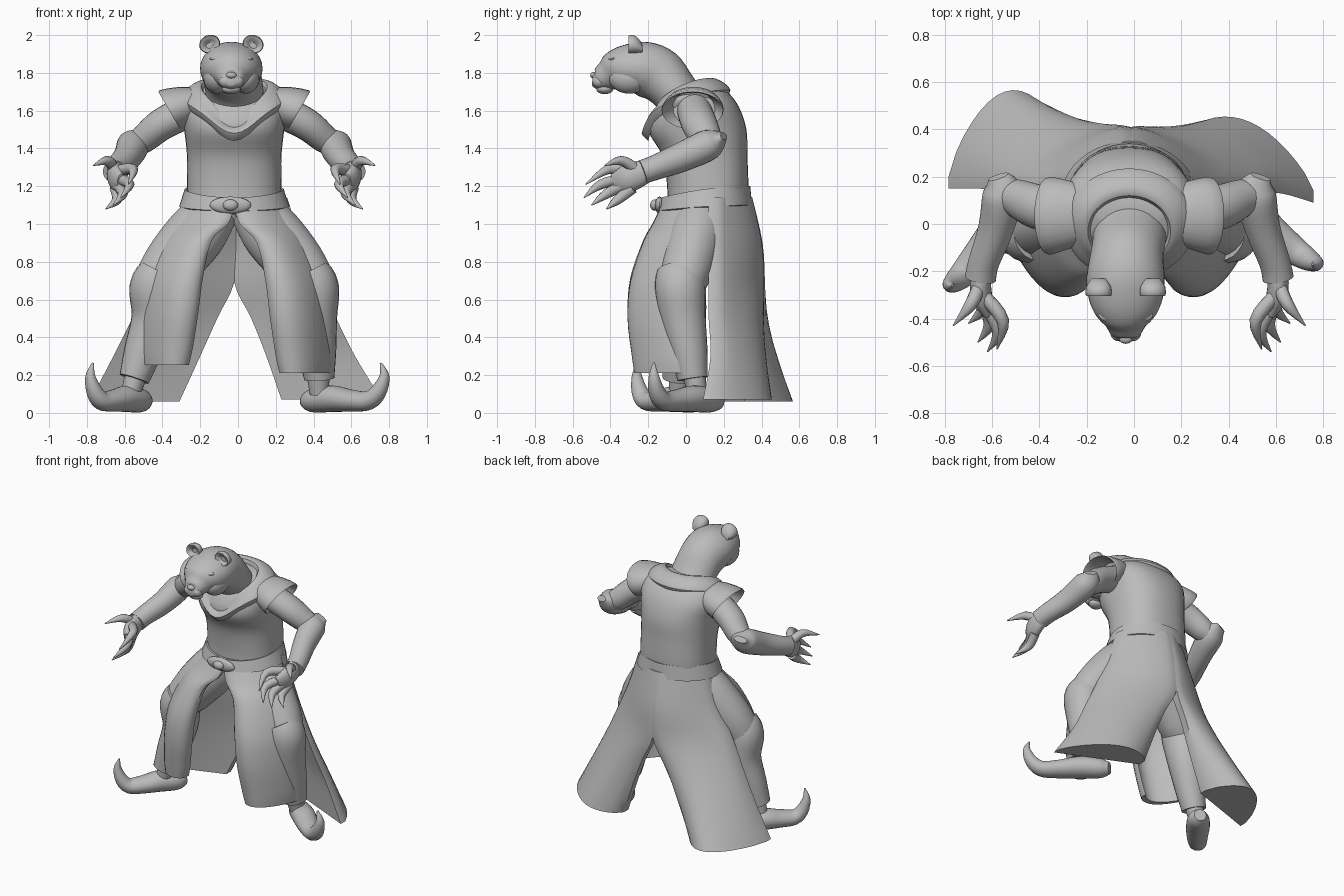
import bpy, bmesh, math
from mathutils import Vector

if "Cube" in bpy.data.objects:
    bpy.data.objects.remove(bpy.data.objects["Cube"])

grey = bpy.data.materials.new("plain_grey")
grey.use_nodes = True
grey.diffuse_color = (0.5, 0.5, 0.5, 1)
grey.node_tree.nodes["Principled BSDF"].inputs["Base Color"].default_value = (0.5, 0.5, 0.5, 1)
MID = -0.02
X, Y, Z = Vector((1, 0, 0)), Vector((0, 1, 0)), Vector((0, 0, 1))


def finish(name, bm):
    bmesh.ops.recalc_face_normals(bm, faces=bm.faces)
    for f in bm.faces:
        f.smooth = True
    me = bpy.data.meshes.new(name)
    bm.to_mesh(me)
    bm.free()
    me.set_sharp_from_angle(angle=math.radians(42))
    me.materials.append(grey)
    ob = bpy.data.objects.new(name, me)
    bpy.context.collection.objects.link(ob)


def spline(rows, n=4):
    """Catmull-Rom interpolation between tuples."""
    out = []
    for i in range(len(rows) - 1):
        quad = list(zip(rows[max(i - 1, 0)], rows[i], rows[i + 1], rows[min(i + 2, len(rows) - 1)]))
        for k in range(n):
            t = k / n
            out.append(tuple(b + 0.5 * t * (c - a + t * (2 * a - 5 * b + 4 * c - d + t * (3 * (b - c) + d - a)))
                             for a, b, c, d in quad))
    return out + [tuple(rows[-1])]


def loft(name, rings, caps=True):
    bm = bmesh.new()
    loops = [[bm.verts.new(p) for p in ring] for ring in rings]
    for a, b in zip(loops, loops[1:]):
        for i in range(len(a)):
            j = (i + 1) % len(a)
            bm.faces.new((a[i], a[j], b[j], b[i]))
    if caps:
        bm.faces.new(loops[0])
        bm.faces.new(loops[-1])
    finish(name, bm)


def tube(name, rows, ref=X, axis=None, sides=24, power=1.0, n=4):
    """Rows are x, y, z, radius along ref, other radius."""
    rows = spline(rows, n)
    pts = [Vector(r[:3]) for r in rows]
    rings = []
    for i, p in enumerate(pts):
        t = axis or (pts[min(i + 1, len(pts) - 1)] - pts[max(i - 1, 0)]).normalized()
        a = (ref - t * ref.dot(t)).normalized()
        b = t.cross(a)
        ring = []
        for k in range(sides):
            c, s = math.cos(math.tau * k / sides), math.sin(math.tau * k / sides)
            c, s = math.copysign(abs(c) ** power, c), math.copysign(abs(s) ** power, s)
            ring.append(p + a * c * rows[i][3] + b * s * rows[i][4])
        rings.append(ring)
    loft(name, rings)


def band(name, rows, drop=0.0, n=3):
    """Rows are x radius, y radius, y centre, back height, front height."""
    rings = []
    for rx, ry, cy, zb, zf in spline(rows, n):
        ring = []
        for k in range(48):
            a = math.tau * k / 48
            c = math.cos(a)
            z = zb + (zf - zb) * ((1 - c) / 2) ** 2 - drop * max(0, -c) ** 8
            ring.append((MID + rx * math.sin(a), cy + ry * c, z))
        rings.append(ring)
    loft(name, rings, False)


def panel(name, rows, out, inner, thick, n=14):
    """Cloth rows are z, outer edge x y, inner edge x y, bulge."""
    rings = []
    for z, ax, ay, bx, by, bulge in spline(rows):
        front, back = [], []
        for k in range(n + 1):
            t = k / n
            x, y = ax + (bx - ax) * t, ay + (by - ay) * t
            h = bulge * max(0, math.sin(math.pi * t)) ** 0.7
            front.append((x, y + out * h, z))
            back.append((x, y + out * (h * inner - thick), z))
        rings.append(front + back[::-1])
    loft(name, rings)


def ball(name, loc, size):
    bm = bmesh.new()
    bmesh.ops.create_uvsphere(bm, u_segments=20, v_segments=12, radius=1)
    for v in bm.verts:
        v.co = Vector(loc) + Vector(a * b for a, b in zip(v.co, size))
    finish(name, bm)


def flip(rows, s):
    return [(MID + s * r[0],) + tuple(r[1:]) for r in rows]


# Torso, collar and belt
tube("torso", [(MID, .11, 1.08, .25, .21), (MID, .115, 1.2, .25, .215), (MID, .1, 1.36, .25, .225),
               (MID, .06, 1.5, .265, .26), (MID, .06, 1.62, .28, .22), (MID, .07, 1.7, .24, .15),
               (MID, .08, 1.74, .15, .08)], axis=Z, sides=36, power=.85)
band("collar", [(.14, .13, -.03, 1.66, 1.58), (.175, .15, -.03, 1.765, 1.62), (.23, .19, -.01, 1.76, 1.6),
                (.275, .235, 0, 1.71, 1.57), (.25, .2, 0, 1.65, 1.53)], .09)
band("belt", [(.23, .2, .11, 1.19, 1.13), (.262, .235, .105, 1.2, 1.14), (.292, .25, .1, 1.1, 1.07),
              (.25, .2, .1, 1.08, 1.05)], n=1)
ball("buckle_plate", (-.04, -.14, 1.1), (.11, .025, .045))
ball("buckle_knob", (-.04, -.165, 1.1), (.04, .025, .03))

# Head and neck
HX = -.035
tube("head", [(MID, .02, 1.58, .16, .13), (MID, -.06, 1.7, .155, .125), (MID - .01, -.14, 1.785, .155, .145),
              (HX, -.22, 1.82, .165, .145), (HX, -.3, 1.825, .16, .128),
              (HX, -.37, 1.81, .135, .11), (HX, -.42, 1.785, .09, .08),
              (HX, -.47, 1.765, .06, .055), (HX, -.495, 1.765, .03, .03)], sides=32)
ball("nose", (HX, -.487, 1.788), (.028, .02, .018))
ball("chin", (HX, -.43, 1.715), (.05, .045, .028))
for s, side in ((1, "left"), (-1, "right")):
    ball(side + "_cheek", (HX + s * .075, -.3, 1.775), (.075, .11, .085))
    ball(side + "_muzzle_pad", (HX + s * .03, -.46, 1.755), (.036, .036, .034))
    ball(side + "_brow", (HX + s * .065, -.385, 1.875), (.05, .03, .014))
    ball(side + "_eye", (HX + s * .062, -.405, 1.848), (.022, .014, .012))
    ex = HX + s * .115
    tube(side + "_ear", [(ex, -.23, 1.93, .03, .02), (ex, -.265, 1.95, .053, .045), (ex, -.3, 1.952, .055, .047),
                         (ex, -.303, 1.95, .045, .037), (ex, -.28, 1.945, .02, .015)],
         ref=Vector((1, 0, -.35 * s)), axis=-Y, n=2)

# Arms, cuffs and clawed hands
digits = {"thumb": ((.63, -.25, 1.28), (.67, -.34, 1.335), (.745, -.43, 1.31)),
          "first_finger": ((.62, -.3, 1.28), (.535, -.41, 1.29), (.56, -.53, 1.21)),
          "second_finger": ((.62, -.32, 1.24), (.555, -.45, 1.21), (.6, -.54, 1.14)),
          "third_finger": ((.62, -.32, 1.21), (.59, -.42, 1.16), (.64, -.5, 1.1)),
          "fourth_finger": ((.63, -.28, 1.19), (.62, -.36, 1.13), (.68, -.42, 1.08))}
for s, side in ((1, "left"), (-1, "right")):
    tube(side + "_shoulder_cap", flip([(.14, .04, 1.66, .1, .07), (.24, .04, 1.64, .14, .1),
                                       (.335, .035, 1.605, .165, .12), (.33, .035, 1.605, .15, .105),
                                       (.24, .04, 1.635, .1, .08)], s),
         ref=Y, axis=Vector((s * .86, 0, -.5)), n=2)
    tube(side + "_upper_arm", flip([(.22, .04, 1.61, .09, .09), (.38, .07, 1.53, .095, .085),
                                    (.48, .11, 1.45, .08, .075), (.55, .12, 1.41, .06, .06)], s), ref=Y)
    tube(side + "_cuff", flip([(.555, .2, 1.465, .045, .02), (.535, .13, 1.425, .085, .08),
                               (.565, -.02, 1.355, .075, .078), (.615, -.16, 1.3, .066, .066),
                               (.63, -.23, 1.275, .066, .064)], s))
    tube(side + "_palm", flip([(.615, -.18, 1.285, .045, .05), (.63, -.25, 1.265, .045, .07),
                               (.62, -.32, 1.235, .042, .072), (.6, -.38, 1.215, .02, .05)], s))
    for name, (a, b, c) in digits.items():
        tube(side + "_" + name, flip([a + (.03, .03), b + (.027, .027), c + (.003, .003)], s), sides=10)

# Legs, shin wraps and curled shoes
leg = [(.1, .1, 1.08, .13, .13), (.2, .06, .95, .16, .15), (.34, .01, .78, .15, .14),
       (.42, -.02, .65, .12, .12), (.43, 0, .45, .09, .09), (.44, .03, .28, .07, .07), (.45, .06, .1, .05, .05)]
wrap = [(.385, -.03, .74, .12, .125), (.42, -.03, .66, .135, .135), (.43, -.015, .5, .115, .12),
        (.44, .015, .32, .1, .1), (.45, .035, .18, .08, .08)]
shoe = [(.36, .18, .06, .04, .04), (.4, .13, .065, .07, .063), (.5, .04, .075, .078, .07),
        (.6, -.05, .065, .07, .058), (.69, -.12, .065, .058, .05), (.745, -.155, .115, .045, .042),
        (.775, -.17, .195, .028, .026), (.755, -.17, .265, .005, .005)]
for s, side in ((1, "left"), (-1, "right")):
    lean = .25 if s < 0 else 0
    for name, rows in (("leg", leg), ("shin_wrap", wrap)):
        rows = [(x + lean * max(0, .5 - z), y - lean * max(0, .5 - z), z, a, b) for x, y, z, a, b in rows]
        tube(side + "_" + name, flip(rows, s))
    if s < 0:
        shoe = [(-.47 - (x - .33) * .7, y - .09, z, a, b) for x, y, z, a, b in shoe]
    tube(side + "_shoe", shoe, ref=Vector((.6, s * .8, 0)))

# Robe: two front flaps and two thick flared back panels
flap = [(1.1, .25, .02, 0, -.12, .05), (1.0, .32, 0, .03, -.16, .07), (.9, .38, -.03, .12, -.2, .09),
        (.7, .455, -.08, .165, -.25, .11), (.5, .49, -.08, .19, -.26, .12), (.3, .51, -.05, .22, -.24, .12),
        (.21, .51, -.03, .24, -.23, .12)]
for s, side in ((1, "left"), (-1, "right")):
    rows = [(z + (.05 * (1.1 - z) if s < 0 else 0), MID + s * ax, ay, MID + s * bx, by, h)
            for z, ax, ay, bx, by, h in flap]
    panel(side + "_front_flap", rows, -1, 1, .04)
panel("right_back_panel", [(1.14, -.28, .17, -.01, .35, .04), (.9, -.36, .18, -.01, .4, .06),
                           (.69, -.47, .18, -.02, .41, .07), (.5, -.56, .19, -.11, .4, .11),
                           (.3, -.66, .2, -.2, .38, .18), (.06, -.785, .2, -.31, .36, .28)], 1, 0, .05)
panel("left_back_panel", [(1.14, .26, .17, -.01, .35, .04), (.9, .34, .17, -.01, .4, .05),
                          (.69, .43, .17, -.02, .41, .06), (.5, .52, .17, .07, .4, .08),
                          (.3, .62, .18, .15, .39, .11), (.07, .76, .14, .23, .38, .17)], 1, 0, .05)
